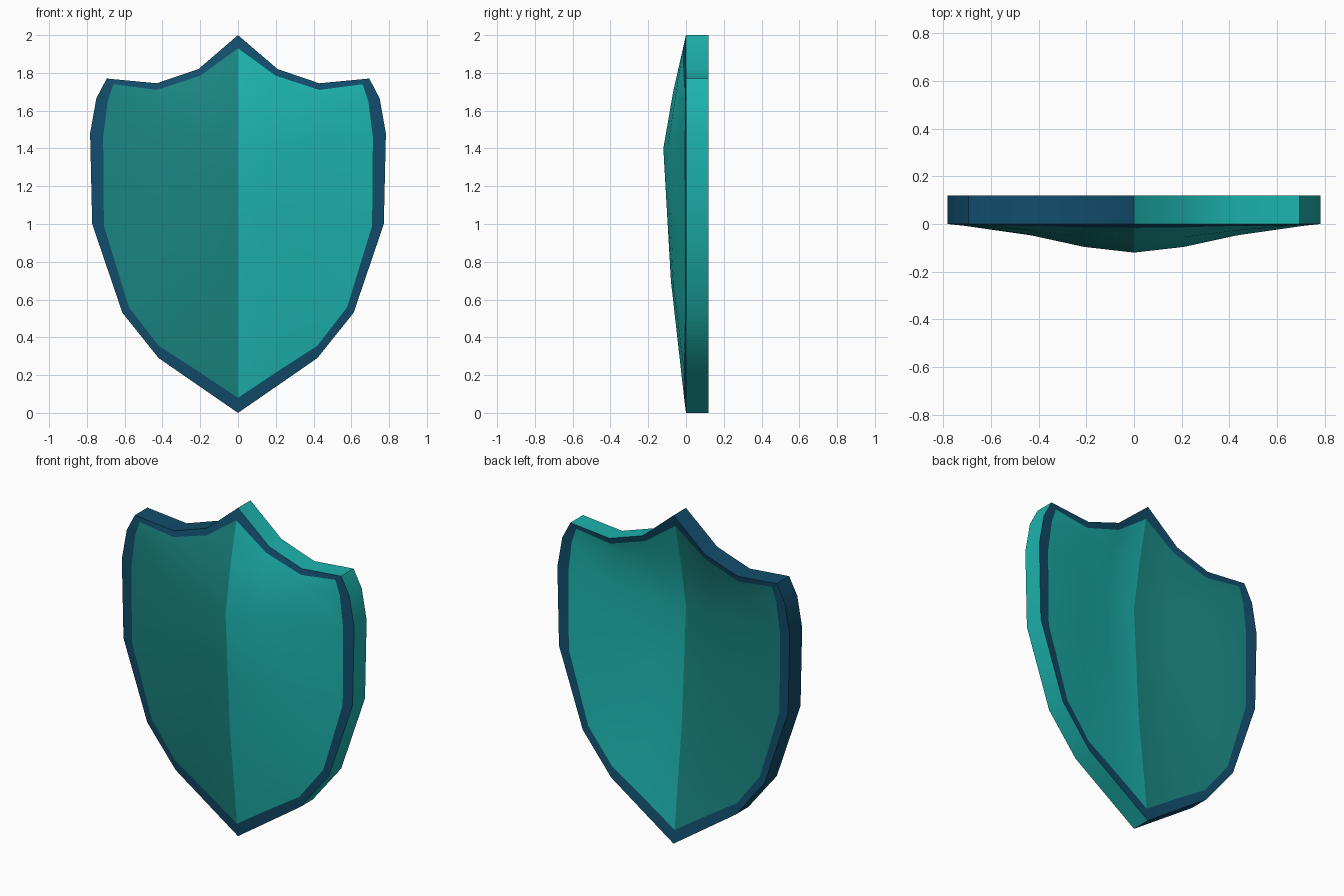
import bpy, bmesh, math

if "Cube" in bpy.data.objects:
    bpy.data.objects.remove(bpy.data.objects["Cube"])

THICK = 0.12


def material(name, color):
    m = bpy.data.materials.new(name)
    m.diffuse_color = (*color, 1)
    m.use_nodes = True
    m.node_tree.nodes["Principled BSDF"].inputs["Base Color"].default_value = m.diffuse_color
    return m


# Half outline (x, z), top point to bottom point
outer = [(0, 2), (.21, 1.82), (.43, 1.745), (.695, 1.77), (.75, 1.665), (.783, 1.48),
         (.772, 1.0), (.612, .53), (.42, .29), (.21, .145), (0, 0)]

# Half panel as rows of (x, y, z), bulging forward towards the ridge
rows = [[(0, -.016, 1.93), (.2, -.014, 1.785), (.43, -.008, 1.71), (.66, -.005, 1.74)]]
for zc, ze, xe, depth in [(1.7, 1.65, .69, .068), (1.4, 1.46, .714, .12),
                          (1.05, .99, .71, .1), (.7, .56, .578, .08)]:
    row = []
    for x, k in [(0, 1), (.21, .8), (.43, .4), (xe, .06)]:
        row.append((x, -depth * k, zc + (ze - zc) * x / xe))
    rows.append(row)
rows.append([(0, -.01, .08), (.21, -.01, .22), (.42, -.009, .355)])

bm = bmesh.new()


def face(verts, flip, mat):
    f = bm.faces.new(verts[::-1] if flip else verts)
    f.material_index = mat


for side in (1, -1):
    panel_mat = 0 if side > 0 else 1
    wall_mat = 0 if side > 0 else 2
    rims = []
    for dy in (0, THICK):
        flip = (side > 0) == (dy > 0)
        # Curved panel
        g = [[bm.verts.new((side * x, y + dy, z)) for x, y, z in r] for r in rows]
        for a, b in zip(g, g[1:]):
            for i in range(3):
                quad = [a[i], b[i]] + ([b[i + 1]] if i + 1 < len(b) else []) + [a[i + 1]]
                if len(b) == 3 and i == 2:
                    quad = [a[2], b[2], a[3]]
                face(quad, flip, panel_mat)
        # Rim around the panel
        inner = g[0] + [r[3] for r in g[1:5]] + g[5][::-1]
        rim = [bm.verts.new((side * x, dy, z)) for x, z in outer]
        for i in range(len(rim) - 1):
            face([rim[i], inner[i], inner[i + 1], rim[i + 1]], flip, 2)
        rims.append(rim)
    # Outer side wall
    f, b = rims
    for i in range(len(f) - 1):
        face([f[i], f[i + 1], b[i + 1], b[i]], side < 0, wall_mat)

bmesh.ops.remove_doubles(bm, verts=bm.verts, dist=0.0005)
bmesh.ops.recalc_face_normals(bm, faces=bm.faces)
mesh = bpy.data.meshes.new("shield")
bm.to_mesh(mesh)
bm.free()
mesh.materials.append(material("bright_teal", (.012, .45, .42)))
mesh.materials.append(material("deep_teal", (.01, .235, .22)))
mesh.materials.append(material("navy", (.006, .075, .15)))

shield = bpy.data.objects.new("shield", mesh)
bpy.context.collection.objects.link(shield)
bpy.context.view_layer.objects.active = shield
shield.select_set(True)
bpy.ops.object.shade_smooth_by_angle(angle=math.radians(35))
